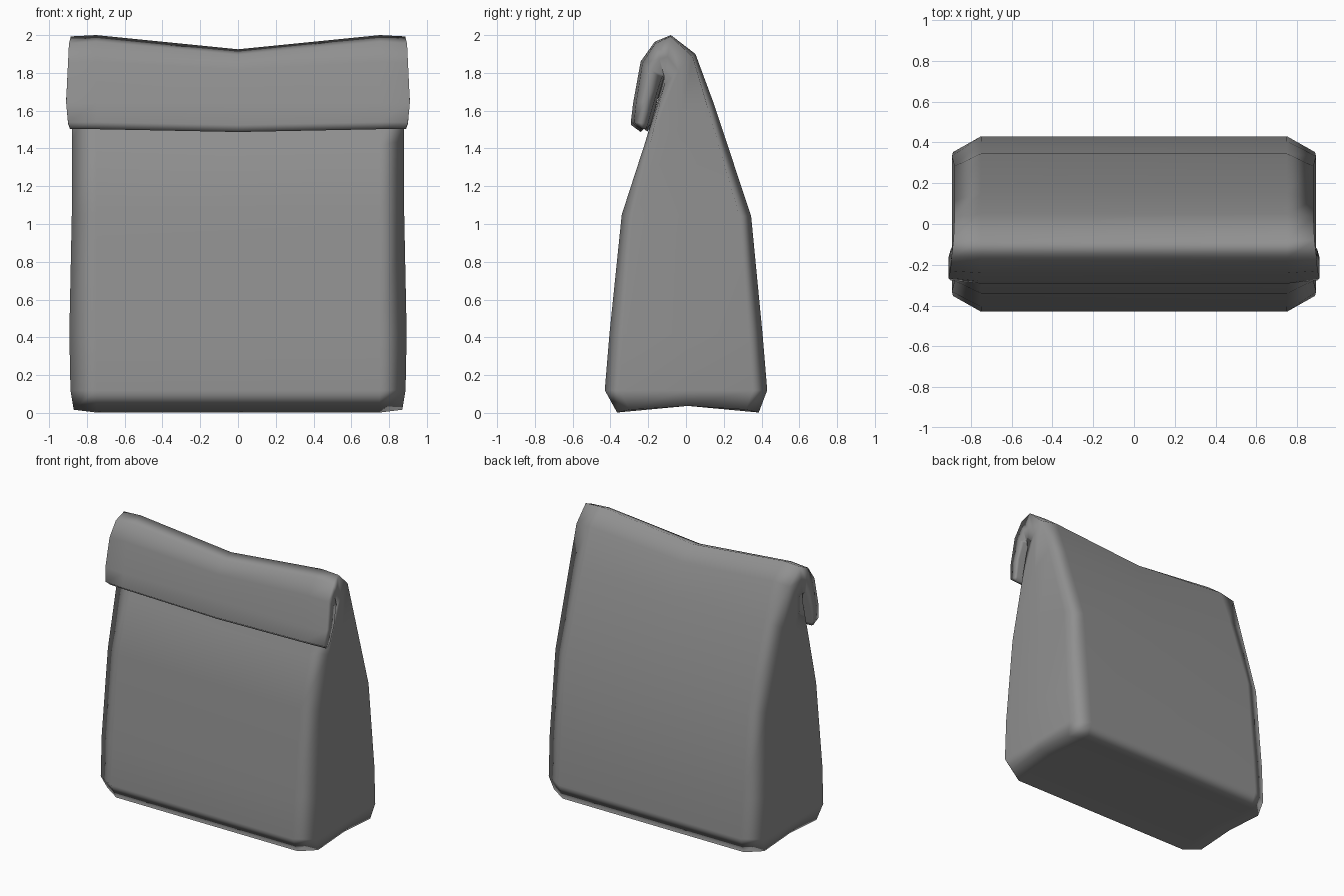
import bpy, bmesh
from mathutils import Vector

if "Cube" in bpy.data.objects:
    bpy.data.objects.remove(bpy.data.objects["Cube"])

# Bag sections swept from the base, up the body and over the folded top:
# front (y, z), back (y, z), half width, corner chamfer fraction, sag at centre
sections = [
    ((-0.365, 0.002), (0.385, 0.002), 0.87, 0.09, 0.0),
    ((-0.43, 0.12), (0.43, 0.12), 0.887, 0.09, 0.0),
    ((-0.405, 0.42), (0.405, 0.42), 0.893, 0.09, 0.0),
    ((-0.34, 1.05), (0.345, 1.04), 0.88, 0.09, 0.0),
    ((-0.22, 1.42), (0.15, 1.63), 0.88, 0.09, 0.02),
    ((-0.13, 1.72), (0.05, 1.90), 0.88, 0.08, 0.06),
    ((-0.115, 1.77), (-0.08, 2.00), 0.885, 0.03, 0.075),
    ((-0.115, 1.78), (-0.165, 1.965), 0.895, 0.05, 0.07),
    ((-0.12, 1.765), (-0.24, 1.86), 0.90, 0.08, 0.04),
    ((-0.15, 1.66), (-0.28, 1.64), 0.91, 0.12, 0.0),
    ((-0.185, 1.53), (-0.292, 1.54), 0.90, 0.15, 0.015),
    ((-0.205, 1.505), (-0.24, 1.502), 0.89, 0.20, 0.015),
]
E = 0.75  # half width of the flat front and back


def ring(bm, front, back, hw, c, sag):
    """One closed 12-point section with chamfered corners."""
    f, b = Vector((0, *front)), Vector((0, *back))
    outline = [(-E, 0), (0, 0), (E, 0), (hw, c), (hw, 0.5), (hw, 1 - c),
               (E, 1), (0, 1), (-E, 1), (-hw, 1 - c), (-hw, 0.5), (-hw, c)]
    verts = []
    for x, t in outline:
        p = f.lerp(b, t)
        p.x = x
        if x == 0:
            p.z -= sag
        if p.z < 0.05 and abs(x) > 0.8:      # lifted edge of the base
            p.z += 0.035 if t == 0.5 else 0.015
        verts.append(bm.verts.new(p))
    return verts


def cap(bm, r):
    """Close a section with quads around a middle line, arched like its ends."""
    mid = [bm.verts.new((x, (r[a].co.y + r[b].co.y) / 2, r[4].co.z))
           for x, a, b in ((-E, 0, 8), (0, 1, 7), (E, 2, 6))]
    v = r + mid                               # middle line is 12, 13, 14
    for quad in ((0, 1, 13, 12), (1, 2, 14, 13), (12, 13, 7, 8), (13, 14, 6, 7),
                 (2, 3, 4, 14), (14, 4, 5, 6), (12, 10, 11, 0), (8, 9, 10, 12)):
        bm.faces.new([v[i] for i in quad])


bm = bmesh.new()
rings = [ring(bm, *s) for s in sections]
n = len(rings[0])
for a, b in zip(rings, rings[1:]):
    for i in range(n):
        j = (i + 1) % n
        bm.faces.new((a[i], a[j], b[j], b[i]))
cap(bm, rings[0])       # base
cap(bm, rings[-1])      # end of the folded flap

bmesh.ops.recalc_face_normals(bm, faces=bm.faces)
for f in bm.faces:
    f.smooth = True
mesh = bpy.data.meshes.new("folded_paper_bag")
bm.to_mesh(mesh)
bm.free()
bag = bpy.data.objects.new("folded_paper_bag", mesh)
bpy.context.collection.objects.link(bag)

# Keep the broad paper panels flat in the shading
bag.modifiers.new("panel_shading", 'WEIGHTED_NORMAL').weight = 60

# Dark grey paper
paper = bpy.data.materials.new("paper")
paper.diffuse_color = (0.28, 0.28, 0.28, 1)
paper.use_nodes = True
paper.node_tree.nodes["Principled BSDF"].inputs["Base Color"].default_value = paper.diffuse_color
mesh.materials.append(paper)
